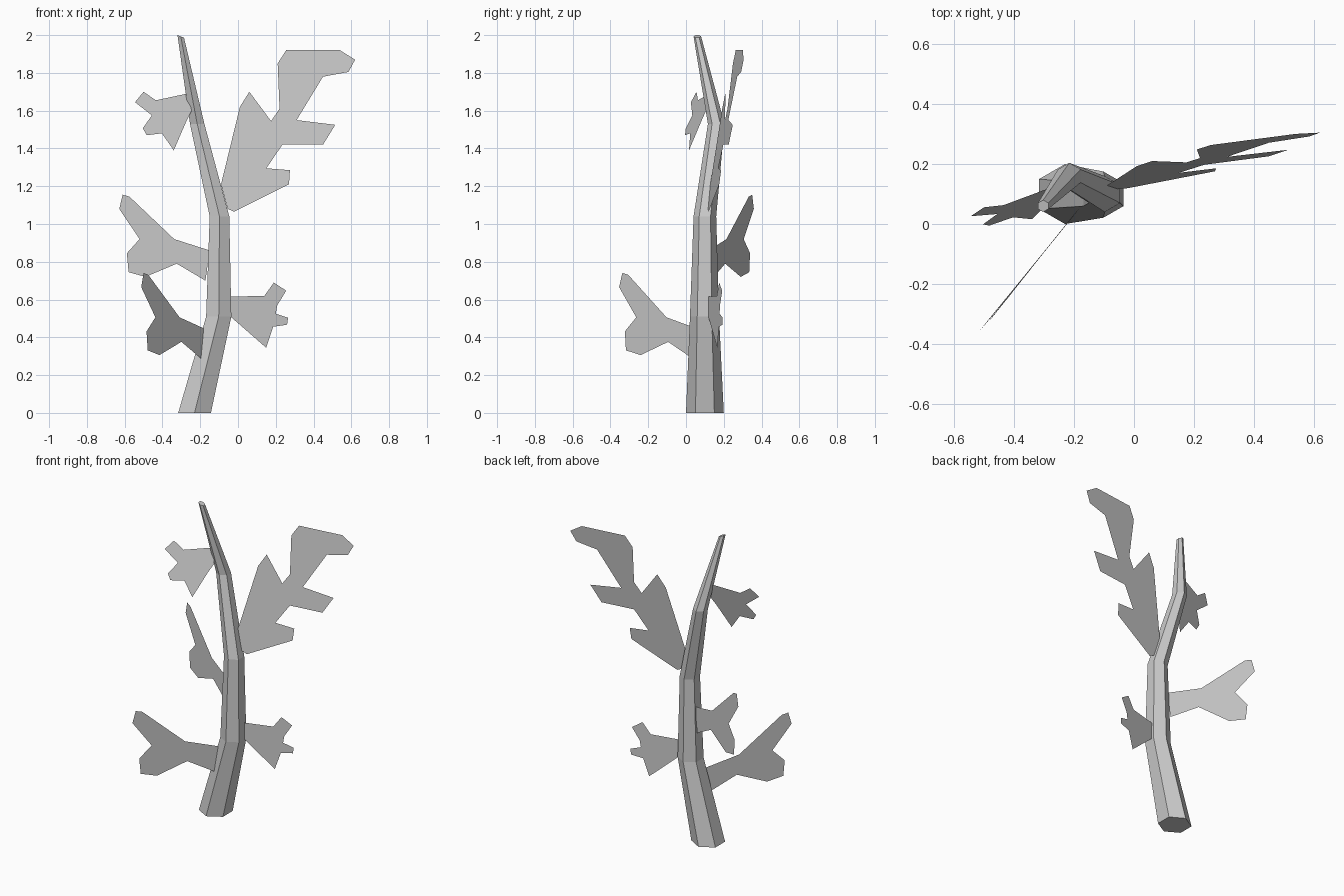
import bpy, math


def add_mesh(name, verts, faces):
    mesh = bpy.data.meshes.new(name)
    mesh.from_pydata(verts, [], faces)
    mesh.update()
    obj = bpy.data.objects.new(name, mesh)
    bpy.context.collection.objects.link(obj)
    return obj


def leaf(name, outline, a, b, c=0.0):
    """Flat leaf: (x, z) outline laid on the plane y = a + b*x + c*z."""
    verts = [(x, a + b * x + c * z, z) for x, z in outline]
    add_mesh(name, verts, [list(range(len(verts)))])


# Bent, tapering six-sided stem: centre x, y, z and radius of each ring
rings = [(-0.23, 0.10, 0.0, 0.10), (-0.102, 0.098, 0.51, 0.077),
         (-0.098, 0.10, 1.04, 0.06), (-0.216, 0.16, 1.53, 0.044),
         (-0.303, 0.06, 1.993, 0.02)]
verts, faces = [], []
for i, (cx, cy, z, r) in enumerate(rings):
    for k in range(6):
        t = math.radians(90 + 60 * k)
        # the tip ring leans with the stem
        dz = -0.4 * r * math.cos(t) if i == 4 else 0.0
        verts.append((cx + r * math.cos(t), cy + r * math.sin(t), z + dz))
for i in range(len(rings) - 1):
    for k in range(6):
        n = (k + 1) % 6
        faces.append((6 * i + k, 6 * i + n, 6 * i + 6 + n, 6 * i + 6 + k))
faces.append(tuple(range(5, -1, -1)))
faces.append(tuple(range(24, 30)))
add_mesh("stem", verts, faces)

# Large lobed leaf, upper right
leaf("large_leaf", [
    (-.09, 1.21), (.01, 1.62), (.06, 1.70), (.175, 1.545), (.22, 1.61),
    (.21, 1.85), (.255, 1.92), (.54, 1.92), (.62, 1.87), (.585, 1.805),
    (.45, 1.78), (.31, 1.55), (.515, 1.525), (.45, 1.42), (.235, 1.42),
    (.15, 1.295), (.275, 1.285), (.27, 1.21), (-.02, 1.065), (-.055, 1.08)],
    -.012, .131, .126)

# Small leaf, lower right
leaf("small_leaf_right", [
    (-.04, .615), (.14, .62), (.19, .69), (.255, .647), (.207, .568),
    (.20, .525), (.265, .504), (.26, .467), (.186, .456), (.149, .345),
    (-.04, .51)], .128, .25)

# Small leaf, upper left
leaf("small_leaf_left", [
    (-.27, 1.69), (-.435, 1.655), (-.50, 1.70), (-.545, 1.645), (-.456, 1.575),
    (-.504, 1.507), (-.483, 1.47), (-.403, 1.48), (-.34, 1.39), (-.276, 1.538),
    (-.245, 1.60)], -.28, .311, .289)

# Two identical forked leaves: (distance from stem, height) outline
fork = [(0, .86), (.21, .92), (.475, 1.145), (.515, 1.155), (.535, 1.08),
        (.415, .92), (.49, .845), (.48, .745), (.38, .72), (.195, .79),
        (.025, .70)]
leaf("forked_leaf_back", [(-.15 - u / 1.118, z) for u, z in fork], .045, -.5)
leaf("forked_leaf_front", [(-.178 - u / 1.6, z - .414) for u, z in fork],
     .273, 1.25, .02)
